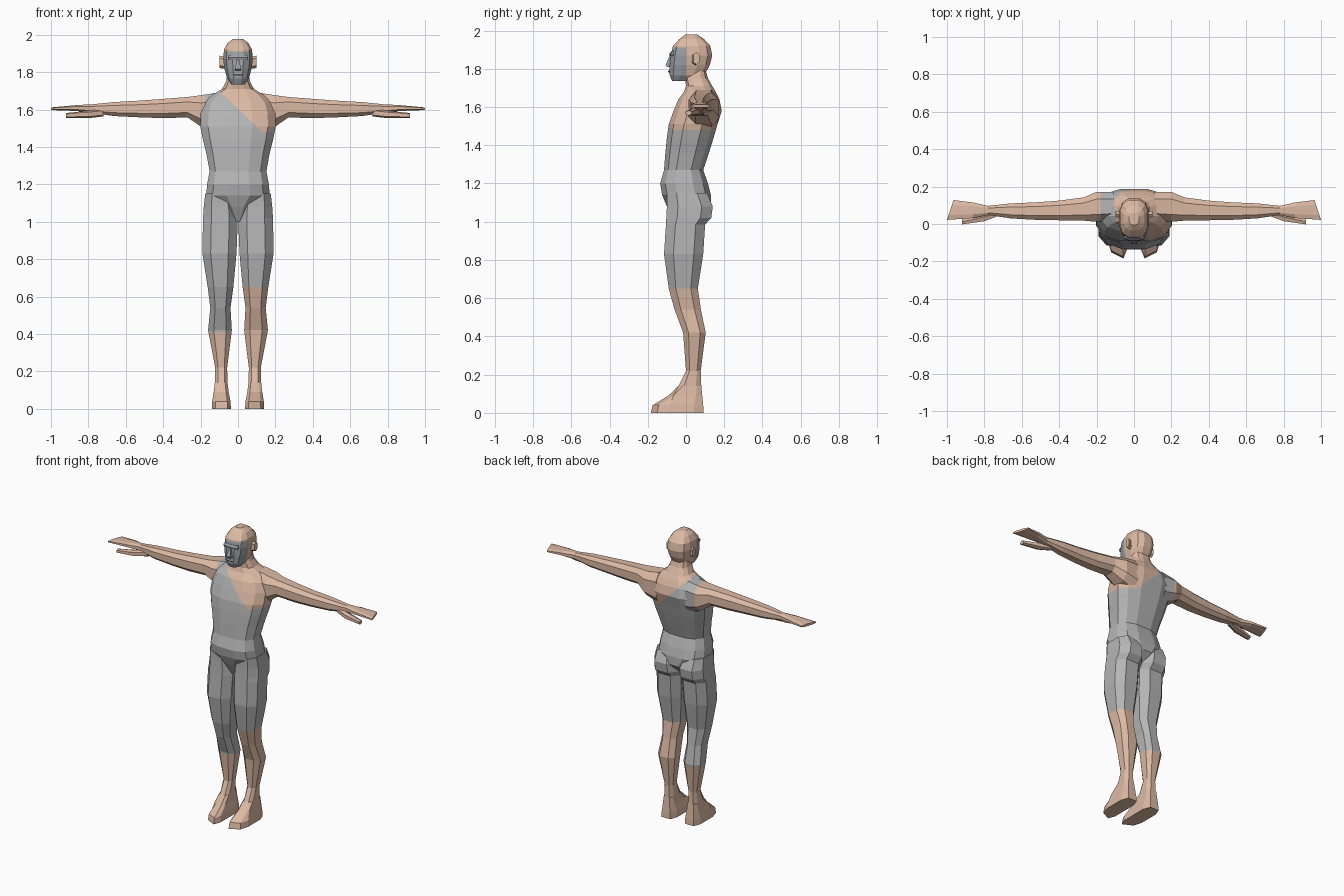
import bpy, bmesh, math
from mathutils import Vector

if "Cube" in bpy.data.objects:
    bpy.data.objects.remove(bpy.data.objects["Cube"])


def material(name, rgb):
    m = bpy.data.materials.new(name)
    m.diffuse_color = (*rgb, 1)
    m.use_nodes = True
    m.node_tree.nodes["Principled BSDF"].inputs["Base Color"].default_value = m.diffuse_color
    return m


SKIN = material("skin", (0.72, 0.49, 0.37))
SUIT = material("grey suit", (0.46, 0.46, 0.46))
FACE = material("face grey", (0.33, 0.35, 0.37))


def oval(u0, u1, v0, v1, n, power=0.75):
    """Boxy oval with n corners inside the rectangle u0..u1, v0..v1."""
    pts = []
    for i in range(n):
        a = 2 * math.pi * (i + 0.5) / n
        c, s = math.cos(a), math.sin(a)
        k = math.cos(math.pi / n)
        c = math.copysign(abs(c / k) ** power, c)
        s = math.copysign(abs(s / k) ** power, s)
        pts.append(((u0 + u1) / 2 + c * (u1 - u0) / 2,
                    (v0 + v1) / 2 + s * (v1 - v0) / 2))
    return pts


def loft(name, rings, mats, cuts=(), rule=None, side=1):
    """Skin a list of rings, slice along planes, colour faces by rule."""
    bm = bmesh.new()
    loops = [[bm.verts.new((p[0] * side, p[1], p[2])) for p in r] for r in rings]
    n = len(loops[0])
    for a, b in zip(loops, loops[1:]):
        for i in range(n):
            j = (i + 1) % n
            bm.faces.new((a[i], a[j], b[j], b[i]))
    bm.faces.new(loops[0])
    bm.faces.new(loops[-1])
    for co, no in cuts:
        bmesh.ops.bisect_plane(bm, geom=bm.verts[:] + bm.edges[:] + bm.faces[:],
                               plane_co=co, plane_no=no, dist=0.0005)
    bmesh.ops.recalc_face_normals(bm, faces=bm.faces[:])
    if rule:
        for f in bm.faces:
            f.material_index = rule(f.calc_center_median())
    mesh = bpy.data.meshes.new(name)
    bm.to_mesh(mesh)
    bm.free()
    for m in mats:
        mesh.materials.append(m)
    ob = bpy.data.objects.new(name, mesh)
    bpy.context.collection.objects.link(ob)
    return ob


def upright(rows, n, power=0.75):
    """Rings stacked in z from (z, x0, x1, y0, y1)."""
    return [[(u, v, z) for u, v in oval(x0, x1, y0, y1, n, power)]
            for z, x0, x1, y0, y1 in rows]


def sideways(rows, n):
    """Rings stacked in x from (x, z0, z1, y0, y1)."""
    return [[(x, u, v) for u, v in oval(y0, y1, z0, z1, n)]
            for x, z0, z1, y0, y1 in rows]


# Torso and neck: one-shouldered suit, cut on a diagonal and at the armpit
torso = [(1.0, .02, -.06, .05), (1.08, .085, -.10, .13), (1.14, .17, -.125, .13),
         (1.20, .165, -.135, .115), (1.27, .152, -.115, .09),
         (1.36, .168, -.108, .12), (1.44, .188, -.10, .145),
         (1.51, .202, -.09, .165), (1.58, .20, -.065, .187),
         (1.64, .18, -.04, .175), (1.68, .135, -.01, .155),
         (1.71, .085, 0, .137), (1.75, .064, -.005, .115), (1.80, .055, .02, .10)]


def bare(c):
    return 1 if c.x + c.z + 0.1 * c.y > 1.6 and c.z > 1.48 else 0


loft("torso", upright([(z, -w, w, f, b) for z, w, f, b in torso], 12),
     [SUIT, SKIN],
     [((0, 0, 1.6), (1, 0.1, 1)), ((0, 0, 1.48), (0, 0, 1))], bare)

# Head with grey face mask
head = [(1.735, .036, -.072, .03), (1.765, .058, -.085, .095),
        (1.82, .073, -.085, .125), (1.87, .079, -.08, .137),
        (1.92, .075, -.068, .127), (1.955, .056, -.035, .095), (1.978, .026, -.005, .06)]
loft("head", upright([(z, -w, w, f, b) for z, w, f, b in head], 12),
     [SKIN, FACE],
     [((0, 0, 0), (0, 1, 0)), ((0, 0, 1.91), (0, 0, 1))],
     lambda c: 1 if c.y < 0 and c.z < 1.91 else 0)

# Facial features: nose, brow, lips
loft("nose", upright([(1.81, -.016, .016, -.10, -.07), (1.818, -.016, .016, -.107, -.07),
                      (1.865, -.007, .007, -.088, -.07)], 4, 0.3), [FACE])
loft("brow", upright([(1.866, -.05, .05, -.085, -.06), (1.878, -.055, .055, -.088, -.06),
                      (1.89, -.05, .05, -.078, -.06)], 8), [FACE])
loft("lips", upright([(1.778, -.02, .02, -.088, -.07), (1.786, -.026, .026, -.093, -.07),
                      (1.794, -.02, .02, -.088, -.07)], 6), [FACE])

# Leg profile from hip to sole: z, inner x, outer x, front y, back y
leg = [(1.15, .03, .175, -.10, .11), (1.08, .008, .183, -.10, .14),
       (1.02, .002, .187, -.103, .132), (.985, .002, .188, -.105, .10),
       (.83, .008, .19, -.115, .09), (.65, .025, .162, -.09, .062),
       (.54, .04, .148, -.06, .078), (.42, .033, .16, -.015, .103),
       (.22, .058, .122, 0, .077), (.14, .056, .124, -.04, .08)]
foot = [(.14, .056, .124, -.04, .08), (.09, .05, .13, -.10, .085),
        (.04, .04, .138, -.178, .09), (.0, .038, .14, -.187, .092)]
# Arm profile from shoulder to fingertips: x, bottom z, top z, front y, back y
arm = [(.11, 1.48, 1.69, .02, .17), (.20, 1.51, 1.676, .012, .172),
       (.27, 1.558, 1.667, .018, .142), (.40, 1.554, 1.657, .02, .125),
       (.52, 1.558, 1.648, .022, .116), (.66, 1.565, 1.64, .03, .11),
       (.78, 1.582, 1.628, .048, .097), (.86, 1.592, 1.624, .032, .115),
       (1.0, 1.597, 1.612, .022, .128)]
thumb = [(.72, 1.565, 1.60, .045, .08), (.80, 1.556, 1.592, .015, .06),
         (.92, 1.557, 1.58, -.002, .028)]

for side, label in ((1, "left"), (-1, "right")):
    # Leg: trouser hem is lower on the right
    hem = 0.65 if side > 0 else 0.41
    loft(label + "_leg", upright(leg, 8), [SUIT, SKIN],
         [((0, 0, hem), (0, 0, 1))], lambda c: 1 if c.z < hem else 0, side)

    # Foot: toe line slants back toward the little toe
    rings = upright(foot, 8, 0.5)
    rings = [[(x, y + max(0, x - .05) * .5 if y < -.08 else y, z) for x, y, z in r]
             for r in rings]
    loft(label + "_foot", rings, [SKIN], side=side)

    # Arm and flat hand: suit strap wraps over the right shoulder only
    rings = sideways(arm, 8)
    rings[-1] = [(x - (y - .022) * .33, y, z) for x, y, z in rings[-1]]
    loft(label + "_arm", rings, [SKIN, SUIT], [((-.18, 0, 0), (1, 0, 0))],
         lambda c: 1 if -.18 < c.x < 0 else 0, side)
    loft(label + "_thumb", sideways(thumb, 6), [SKIN], side=side)

    # Ear
    loft(label + "_ear", sideways([(.065, 1.82, 1.875, .03, .06),
                                   (.098, 1.825, 1.885, .038, .07)], 6),
         [SKIN], side=side)
